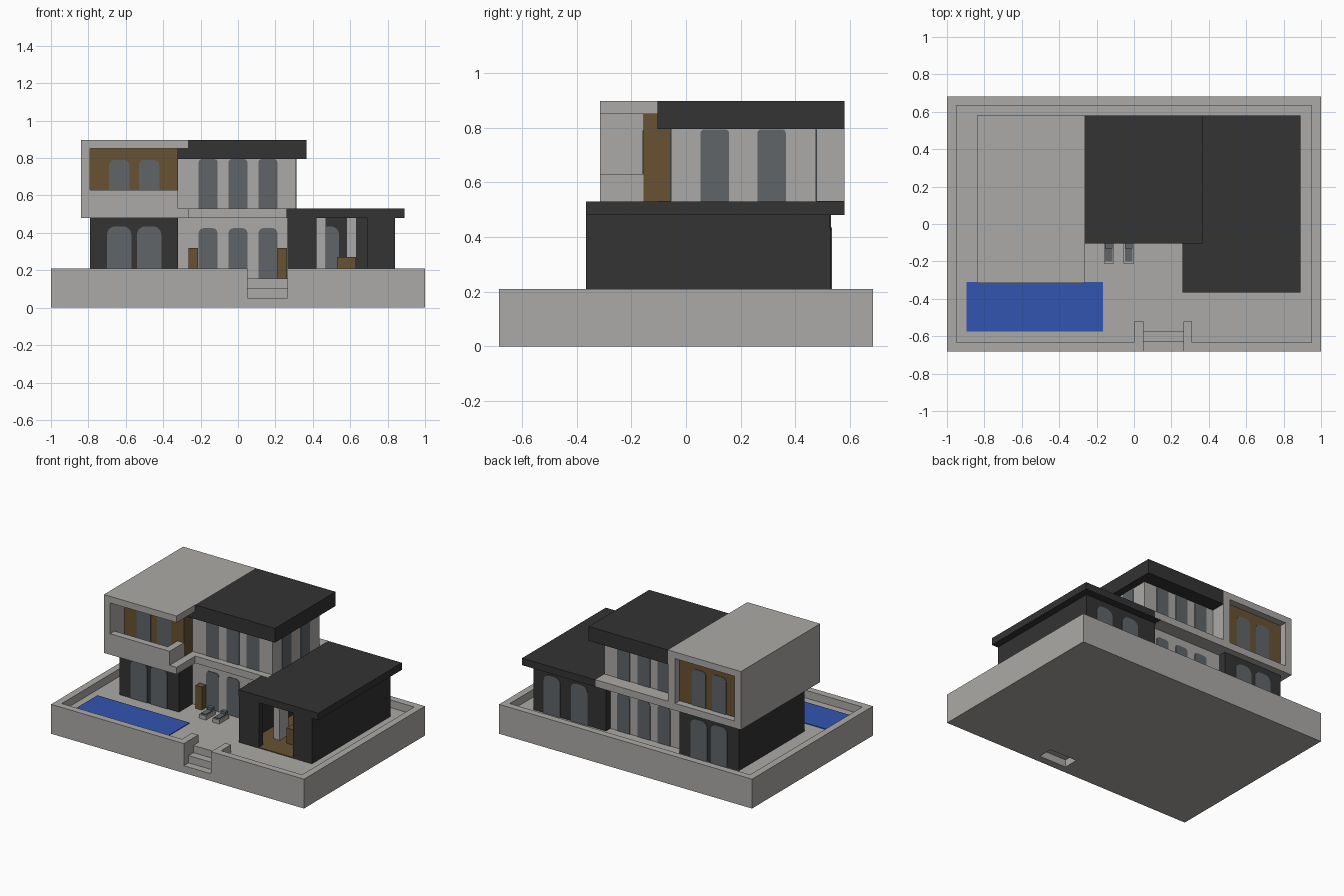
import bpy
import bmesh
import math
from mathutils import Vector

if "Cube" in bpy.data.objects:
    bpy.data.objects.remove(bpy.data.objects["Cube"])


def material(name, r, g, b):
    m = bpy.data.materials.new(name)
    m.use_nodes = True
    m.diffuse_color = (r, g, b, 1)
    m.node_tree.nodes["Principled BSDF"].inputs["Base Color"].default_value = (r, g, b, 1)
    return m


PALE = material("pale concrete", .41, .40, .385)
DARK = material("dark cladding", .033, .033, .033)
WOOD = material("wood", .136, .085, .031)
GLASS = material("grey glass", .115, .13, .14)
WATER = material("blue water", .032, .089, .434)


def prism(name, outline, lo, hi, mat, axis="z"):
    """Extrude a flat outline along an axis (outline is xy, xz or yz)."""
    place = {"z": lambda u, v, w: (u, v, w),
             "y": lambda u, v, w: (u, w, v),
             "x": lambda u, v, w: (w, u, v)}[axis]
    bm = bmesh.new()
    face = bm.faces.new([bm.verts.new(place(u, v, lo)) for u, v in outline])
    out = bmesh.ops.extrude_face_region(bm, geom=[face])
    shift = Vector(place(0, 0, hi - lo))
    bmesh.ops.translate(bm, vec=shift, verts=[g for g in out["geom"] if isinstance(g, bmesh.types.BMVert)])
    bmesh.ops.recalc_face_normals(bm, faces=bm.faces)
    mesh = bpy.data.meshes.new(name)
    bm.to_mesh(mesh)
    bm.free()
    mesh.materials.append(mat)
    ob = bpy.data.objects.new(name, mesh)
    bpy.context.collection.objects.link(ob)
    return ob


def box(name, x, y, z, mat):
    corners = [(x[0], y[0]), (x[1], y[0]), (x[1], y[1]), (x[0], y[1])]
    return prism(name, corners, z[0], z[1], mat)


def window(name, centre, width, bottom, top, radius, lo, hi, axis="y"):
    """Glass panel with rounded top corners, set through a wall."""
    h = width / 2
    pts = [(centre - h, bottom), (centre + h, bottom)]
    for side, start in ((1, 0), (-1, 90)):
        for i in range(6):
            a = math.radians(start + 18 * i)
            pts.append((centre + side * (h - radius) + radius * math.cos(a),
                        top - radius + radius * math.sin(a)))
    return prism(name, pts, lo, hi, GLASS, axis)


FLOOR, RIM, DECK, SLAB, CEIL, TOP = .155, .21, .48, .53, .85, .897
F, B = -.683, .683          # front and back of the plot
S0, S1 = .05, .265          # sides of the stair opening

# Plot: perimeter wall with stair cheeks, sunken yard, steps
prism("perimeter_wall", [
    (S0, F), (S0, -.52), (0, -.52), (0, -.633), (-.95, -.633), (-.95, .633),
    (.95, .633), (.95, -.633), (.31, -.633), (.31, -.52), (S1, -.52), (S1, F),
    (1, F), (1, B), (-1, B), (-1, F)], 0, RIM, PALE)
prism("yard_floor", [
    (-.95, -.633), (0, -.633), (0, -.52), (.31, -.52), (.31, -.633),
    (.95, -.633), (.95, .633), (-.95, .633)], 0, FLOOR, PALE)
for i in range(3):
    y = F + i * .054
    box(f"step_{i + 1}", (S0, S1), (y, y + .055), (i * .052, (i + 1) * .052), PALE)
box("pool", (-.895, -.165), (-.575, -.31), (FLOOR - .02, FLOOR + .005), WATER)

# Left wing, ground floor
box("left_wing_lower", (-.79, -.32), (-.21, .53), (FLOOR, DECK), DARK)
for cx in (-.635, -.475):
    window("left_lower_window", cx, .13, FLOOR, .435, .045, -.214, .534)

# Left wing, upper frame, balcony and wooden core
box("balcony_slab", (-.84, -.265), (-.315, .58), (DECK, SLAB), PALE)
box("left_frame_wall", (-.84, -.79), (-.315, .58), (SLAB, CEIL), PALE)
box("right_frame_wall", (-.32, -.265), (.475, .58), (SLAB, CEIL), PALE)
box("left_wing_roof", (-.84, -.265), (-.315, .58), (CEIL, TOP), PALE)
box("balcony_front_rail", (-.79, -.32), (-.315, -.265), (SLAB, .63), PALE)
box("balcony_side_rail", (-.37, -.32), (-.265, -.155), (SLAB, .63), PALE)
box("wooden_core", (-.79, -.32), (-.155, .53), (SLAB, CEIL), WOOD)
for cx in (-.635, -.475):
    window("wooden_core_window", cx, .11, SLAB, .79, .03, -.159, .534)

# Central block
box("centre_lower", (-.32, .29), (-.055, .475), (FLOOR, DECK), PALE)
box("centre_slab", (-.265, .31), (-.105, .58), (DECK, SLAB + .001), PALE)
box("centre_upper", (-.32, .31), (-.055, .475), (SLAB, .795), PALE)
box("centre_roof", (-.265, .365), (-.105, .58), (.795, TOP), DARK)
box("centre_roof_edge", (-.32, -.265), (-.105, .475), (.795, CEIL), DARK)
for cx in (-.16, 0, .16):
    window("centre_lower_window", cx, .1, FLOOR, .425, .025, -.059, .479)
    window("centre_upper_window", cx, .1, SLAB, .794, .015, -.059, .479)
for cy in (.105, .313):
    window("side_window", cy, .104, SLAB, .794, .015, .2, .314, "x")

# Right wing: hollow, open at the front
box("right_wing_roof", (.26, .89), (-.365, .58), (DECK, SLAB), DARK)
H = (FLOOR, DECK)
box("right_wing_outer_wall", (.79, .84), (-.365, .525), H, DARK)
box("right_wing_inner_wall", (.265, .315), (-.365, .525), H, DARK)
box("right_wing_back_wall", (.315, .79), (.475, .525), H, DARK)
box("right_wing_front_left", (.315, .42), (-.365, -.315), H, DARK)
box("right_wing_front_right", (.69, .79), (-.365, -.315), H, DARK)
for cx in (.475, .69):
    window("right_wing_window", cx, .13, FLOOR, .435, .045, .471, .529)
box("wooden_floor", (.315, .79), (-.365, .475), (FLOOR, FLOOR + .006), WOOD)
box("wooden_table", (.53, .63), (-.21, -.1), (FLOOR, .27), WOOD)
box("pale_column", (.42, .47), (-.2, -.1), H, PALE)
box("pale_panel", (.58, .63), (.2, .25), H, PALE)
box("dark_partition", (.63, .69), (.2, .25), H, DARK)

# Patio: wooden posts and loungers
for cx in (-.24, .237):
    box("wooden_post", (cx - .025, cx + .025), (-.1, -.05), (FLOOR, .32), WOOD)
for cx in (-.134, -.028):
    box("lounger_base", (cx - .027, cx + .027), (-.21, -.1), (FLOOR, .183), PALE)
    box("lounger_seat", (cx - .02, cx + .02), (-.2, -.13), (.18, .19), GLASS)
    box("lounger_back", (cx - .02, cx + .02), (-.13, -.1), (.18, .208), GLASS)
